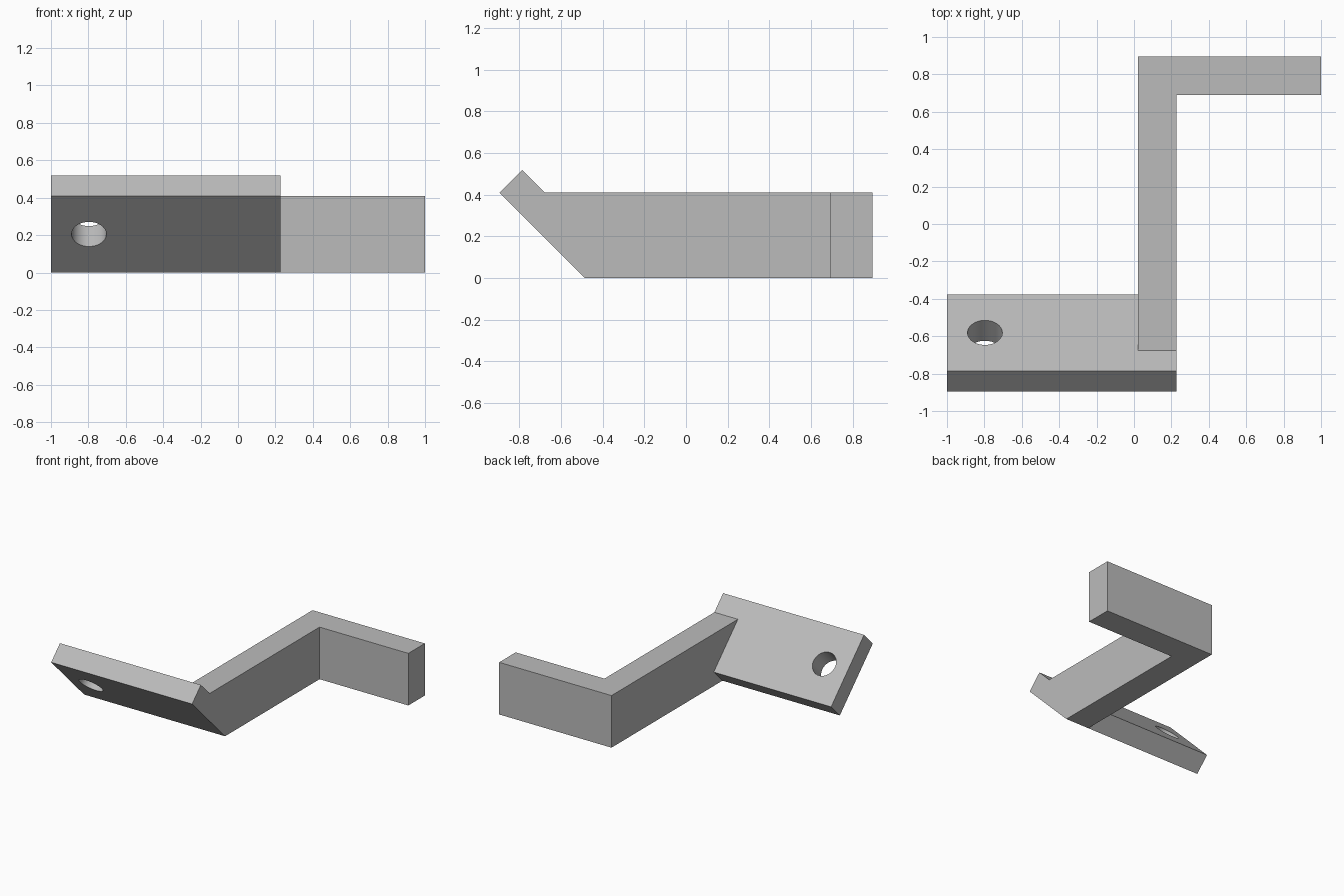
import bpy
import bmesh
from math import radians
from mathutils import Vector

if "Cube" in bpy.data.objects:
    bpy.data.objects.remove(bpy.data.objects["Cube"])

T = 0.205                      # bar width
H = 0.41                       # bar height
Y = 0.895                      # half depth
X0, X1 = 0.022, 0.227          # sides of the long bar

grey = bpy.data.materials.new("plain grey")
grey.use_nodes = True
colour = (0.5, 0.5, 0.5, 1)
grey.diffuse_color = colour
grey.node_tree.nodes["Principled BSDF"].inputs["Base Color"].default_value = colour


def extrude_x(name, profile, x_start, x_end):
    """Solid made by extruding a (y, z) outline along x."""
    bm = bmesh.new()
    face = bm.faces.new([bm.verts.new((x_start, y, z)) for y, z in profile])
    out = bmesh.ops.extrude_face_region(bm, geom=[face])
    moved = [v for v in out["geom"] if isinstance(v, bmesh.types.BMVert)]
    bmesh.ops.translate(bm, verts=moved, vec=(x_end - x_start, 0, 0))
    bmesh.ops.recalc_face_normals(bm, faces=bm.faces)
    mesh = bpy.data.meshes.new(name)
    bm.to_mesh(mesh)
    bm.free()
    mesh.materials.append(grey)
    obj = bpy.data.objects.new(name, mesh)
    bpy.context.collection.objects.link(obj)
    return obj


def combine(target, other, operation):
    """Apply a boolean and discard the other solid."""
    mod = target.modifiers.new(operation, 'BOOLEAN')
    mod.object, mod.operation, mod.solver = other, operation, 'EXACT'
    bpy.context.view_layer.objects.active = target
    bpy.ops.object.modifier_apply(modifier=mod.name)
    bpy.data.objects.remove(other)


# Tilted mounting plate, leaning forward at 45 degrees
t = 0.109
foot = H - Y
bracket = extrude_x("bracket", [(foot, 0), (foot + t, t), (t - Y, H + t), (-Y, H)], -1, X1)

# Round bolt hole through the middle of the plate
centre = Vector((-0.797, (foot - Y + t) / 2, (H + t) / 2))
bpy.ops.mesh.primitive_cylinder_add(vertices=48, radius=0.093, depth=0.6,
                                    location=centre, rotation=(radians(-45), 0, 0))
hole = bpy.context.object
hole.name = "hole_cutter"
hole.hide_render = True
hole.data.materials.append(grey)
combine(bracket, hole, 'DIFFERENCE')

# Long bar running back from inside the plate
bar = extrude_x("long_bar", [(foot, 0), (Y, 0), (Y, H), (t / 2 - Y + 0.06, H)], X0, X1)
combine(bracket, bar, 'UNION')

# Short arm turning left at the back
arm = extrude_x("back_arm", [(Y - T, 0), (Y, 0), (Y, H), (Y - T, H)], X0, 1)
combine(bracket, arm, 'UNION')

# Smooth the hole wall, keep all corners sharp
bpy.ops.object.select_all(action='DESELECT')
bracket.select_set(True)
bpy.context.view_layer.objects.active = bracket
bpy.ops.object.shade_smooth_by_angle(angle=radians(30))
